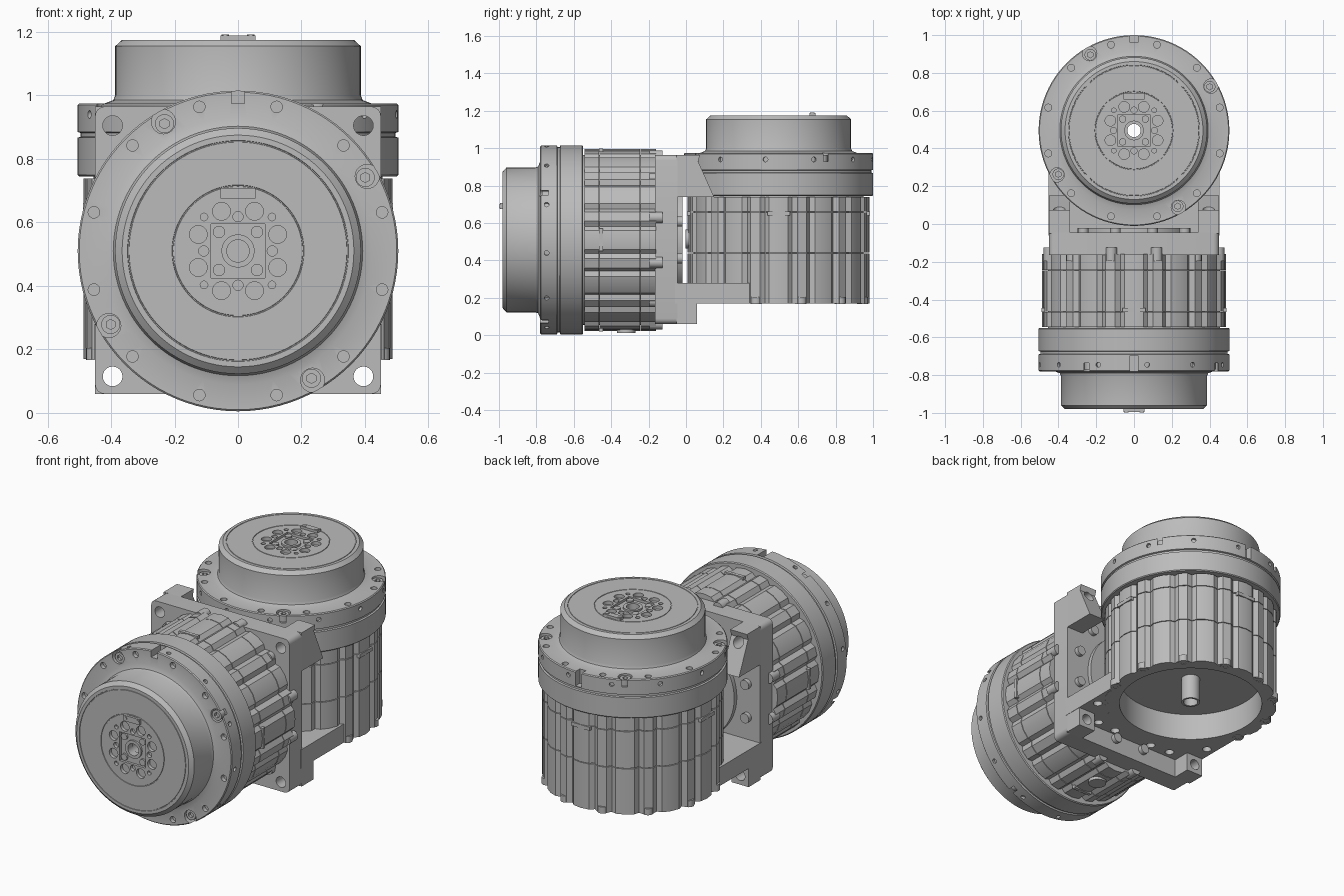
import bpy, bmesh
from math import radians, cos, sin, tau
from mathutils import Matrix, Vector

cube = bpy.data.objects.get("Cube")
if cube:
    bpy.data.objects.remove(cube, do_unlink=True)

grey = bpy.data.materials.new("machined_grey")
grey.use_nodes = True
colour = (0.5, 0.5, 0.5, 1)
grey.diffuse_color = colour
grey.node_tree.nodes["Principled BSDF"].inputs["Base Color"].default_value = colour


def make(name, bm):
    bmesh.ops.recalc_face_normals(bm, faces=bm.faces[:])
    me = bpy.data.meshes.new(name)
    bm.to_mesh(me)
    bm.free()
    me.materials.append(grey)
    ob = bpy.data.objects.new(name, me)
    bpy.context.collection.objects.link(ob)
    return ob


def finish(ob, matrix=Matrix()):
    ob.data.transform(matrix)
    ob.data.shade_smooth()
    ob.data.set_sharp_from_angle(angle=radians(28))


def cut(ob, bm):
    """Subtract a throwaway cutter from a part."""
    cutter = make("cutter", bm)
    cutter.hide_render = True
    mod = ob.modifiers.new("cut", 'BOOLEAN')
    mod.operation, mod.solver, mod.object = 'DIFFERENCE', 'EXACT', cutter
    deps = bpy.context.evaluated_depsgraph_get()
    me = bpy.data.meshes.new_from_object(ob.evaluated_get(deps))
    ob.modifiers.clear()
    ob.data = me
    bpy.data.objects.remove(cutter, do_unlink=True)


def rod(bm, x, y, r, z0, z1, sides=24):
    bmesh.ops.create_cone(bm, cap_ends=True, segments=sides, radius1=r, radius2=r,
                          depth=abs(z1 - z0), matrix=Matrix.Translation((x, y, (z0 + z1) / 2)))


def rod_at(bm, start, axis, r, length, sides=24):
    """A cylinder from a start point along any axis."""
    turn = Vector(axis).to_track_quat('Z', 'Y').to_matrix().to_4x4()
    mid = Vector(start) + Vector(axis).normalized() * length / 2
    bmesh.ops.create_cone(bm, cap_ends=True, segments=sides, radius1=r, radius2=r,
                          depth=length, matrix=Matrix.Translation(mid) @ turn)


def box(bm, lo, hi, turn=Matrix()):
    lo, hi = Vector(lo), Vector(hi)
    m = turn @ Matrix.Translation((lo + hi) / 2) @ Matrix.Diagonal((*(hi - lo), 1))
    return bmesh.ops.create_cube(bm, size=1, matrix=m)["verts"]


def polar(r, deg):
    return r * cos(radians(deg)), r * sin(radians(deg))


def lathe(bm, profile, steps=96):
    """Revolve a closed (radius, height) profile."""
    rings = [[bm.verts.new((r * cos(tau * i / steps), r * sin(tau * i / steps), z))
              for r, z in profile] for i in range(steps)]
    n = len(profile)
    for i, a in enumerate(rings):
        b = rings[(i + 1) % steps]
        for k in range(n):
            bm.faces.new((a[k], b[k], b[(k + 1) % n], a[(k + 1) % n]))


def ribbed_ring(bm, z0, z1):
    """Twelve bolt ribs around a hollow shell."""
    rib = [(-6, .463), (-3, .484), (3, .484), (6, .463), (9, .481), (15, .486), (21, .481)]
    outline = [(15 + 30 * k + a, r) for k in range(12) for a, r in rib]
    loops = []
    for z, inner in ((z0, 0), (z0, 1), (z1, 1), (z1, 0)):
        loops.append([bm.verts.new((*polar(.41 if inner else r, a), z)) for a, r in outline])
    n = len(outline)
    for j in range(4):
        a, b = loops[j], loops[(j + 1) % 4]
        for i in range(n):
            bm.faces.new((a[i], a[(i + 1) % n], b[(i + 1) % n], b[i]))


def actuator(tag, matrix, length, hollow):
    # Output cap and double flange, turned as one piece
    bm = bmesh.new()
    lathe(bm, [(.04, -.43), (.04, 0), (.203, 0), (.204, -.003), (.207, -.003), (.208, 0),
               (.343, 0), (.344, -.003), (.347, -.003), (.348, 0), (.365, 0), (.387, -.02),
               (.387, -.175), (.393, -.19), (.42, -.2), (.5, -.2), (.505, -.205),
               (.505, -.29), (.496, -.293), (.496, -.305), (.505, -.308), (.505, -.425), (.5, -.43)])
    housing = make(tag + "_housing", bm)

    # Holes, screw pockets, locating slot and hub recess
    bm = bmesh.new()
    for sx in (-1, 1):
        for sy in (-1, 1):
            rod(bm, sx * .052, sy * .125, .028, -.02, .02)
            rod(bm, sx * .125, sy * .052, .028, -.02, .02)
            rod(bm, sx * .107, sy * .107, .012, -.02, .02)
        rod(bm, sx * .108, 0, .016, -.02, .02)
        rod(bm, 0, sx * .108, .016, -.02, .02)
    box(bm, (-.085, -.085, -.015), (.085, .085, .02))
    for k in range(12):
        rod(bm, *polar(.47, 15 + 30 * k), .018, -.225, -.19)
        a = 22 + 30 * k
        rod_at(bm, (*polar(.49, a), -.235), (*polar(1, a), 0), .013, .03, 16)
    for k in range(4):
        rod(bm, *polar(.47, 30 + 90 * k), .038, -.245, -.19)
    box(bm, (-.02, .465, -.285), (.02, .52, -.19))
    cut(housing, bm)
    finish(housing, matrix)

    # Hub ring, hub screws and flange screws with hex sockets
    bm = bmesh.new()
    lathe(bm, [(.035, -.05), (.035, -.004), (.052, -.004), (.052, -.05)], 48)
    for sx in (-1, 1):
        for sy in (-1, 1):
            rod(bm, sx * .06, sy * .06, .019, -.02, -.004)
    finish(make(tag + "_hub", bm), matrix)
    bm = bmesh.new()
    sockets = bmesh.new()
    for k in range(4):
        x, y = polar(.463, 30 + 90 * k)
        rod(bm, x, y, .03, -.25, -.21)
        rod(sockets, x, y, .016, -.225, -.2, 6)
    screws = make(tag + "_flange_screws", bm)
    cut(screws, sockets)
    finish(screws, matrix)

    # Raised key on the output face
    bm = bmesh.new()
    box(bm, (-.055, .165, -.01), (.055, .198, .014))
    for sx in (-1, 1):
        rod(bm, sx * .04, .181, .012, 0, .017, 16)
    finish(make(tag + "_key", bm), matrix)

    # Inner core, open at the rear with a centre tube when hollow
    bm = bmesh.new()
    profile = [(.04, -.43), (.455, -.43), (.455, -length)]
    if hollow:
        floor = -length + .16
        profile += [(.4, -length), (.4, floor), (.052, floor), (.052, -length + .01), (.04, -length + .01)]
    else:
        profile += [(.04, -length)]
    lathe(bm, profile)
    finish(make(tag + "_core", bm), matrix)

    # Ribbed shell in three bands, with clips over the first seam
    bm = bmesh.new()
    for z0, z1 in ((-.436, -.514), (-.518, -.733), (-.737, -length)):
        ribbed_ring(bm, z0, z1)
    for k in range(4):
        box(bm, (.47, -.06, -.535), (.489, .06, -.514), Matrix.Rotation(k * tau / 4, 4, 'Z'))
    finish(make(tag + "_ribbed_shell", bm), matrix)

    # Clamping bolts at the rear of the ribs
    bm = bmesh.new()
    sockets = bmesh.new()
    for k in range(12):
        x, y = polar(.464, 15 + 30 * k)
        if hollow and y < -.2:
            continue
        rod(bm, x, y, .03, -length + .035, -length - (.003 if hollow else .035), 20)
        rod(sockets, x, y, .015, -length + .015, -length - .1, 6)
    bolts = make(tag + "_rear_bolts", bm)
    if hollow:
        cut(bolts, sockets)
    else:
        sockets.free()
    finish(bolts, matrix)

    # Service plug on the shell
    bm = bmesh.new()
    rod_at(bm, (0, -.46, -.66), (0, -1, 0), .05, .037)
    finish(make(tag + "_plug", bm), matrix)


actuator("front", Matrix.Translation((0, -.98, .51)) @ Matrix.Rotation(tau / 4, 4, 'X'), .82, False)
actuator("upper", Matrix.Translation((0, .495, 1.175)), 1.005, True)

# Square joining plate with rounded corners
bm = bmesh.new()
box(bm, (-.45, -.165, .06), (.45, -.045, .965))
edges = [e for e in bm.edges if abs(e.verts[0].co.y - e.verts[1].co.y) > .05]
bmesh.ops.bevel(bm, geom=edges, offset=.03, segments=4, affect='EDGES', profile=.5)
plate = make("joining_plate", bm)
bm = bmesh.new()
for x in (-.395, .395):
    for z in (.115, .905):
        rod_at(bm, (x, -.3, z), (0, 1, 0), .031, .5)
cut(plate, bm)
finish(plate)

# Corner arms: sloped at the top, square legs at the bottom
top = [(-.05, .965), (.075, .965), (.065, .93), (.15, .74), (-.05, .74)]
leg = [(-.05, .06), (.06, .06), (.06, .28), (-.05, .28)]
for side, sx in (("left", 1), ("right", -1)):
    for name, shape in (("upper_arm", top), ("lower_leg", leg)):
        bm = bmesh.new()
        face = bm.faces.new([bm.verts.new((sx * .34, y, z)) for y, z in shape])
        new = bmesh.ops.extrude_face_region(bm, geom=[face])["geom"]
        bmesh.ops.translate(bm, vec=(sx * .11, 0, 0),
                            verts=[v for v in new if isinstance(v, bmesh.types.BMVert)])
        arm = make(side + "_" + name, bm)
        bm = bmesh.new()
        for z in (.115, .905):
            rod_at(bm, (sx * .395, -.3, z), (0, 1, 0), .031, .5)
        cut(arm, bm)
        finish(arm)

# Foot plate under the upright unit, cleared for its open rear
bm = bmesh.new()
box(bm, (-.452, -.06, .171), (.452, .35, .28))
foot = make("foot_plate", bm)
bm = bmesh.new()
rod(bm, 0, .495, .4, .1, .4, 96)
for sx in (-1, 1):
    for x, y in ((.4, .16), (.37, .03), (.26, 0), (.13, -.01)):
        rod(bm, sx * x, y, .025, .14, .21)
cut(foot, bm)
finish(foot)

# Rear cover of the front unit with a ring of screw heads
bm = bmesh.new()
rod_at(bm, (0, -.06, .51), (0, 1, 0), .3, .04, 64)
for k in range(12):
    x, z = polar(.38, 15 + 30 * k)
    rod_at(bm, (x, -.06, .51 + z), (0, 1, 0), .028, .04)
finish(make("rear_cover", bm))
